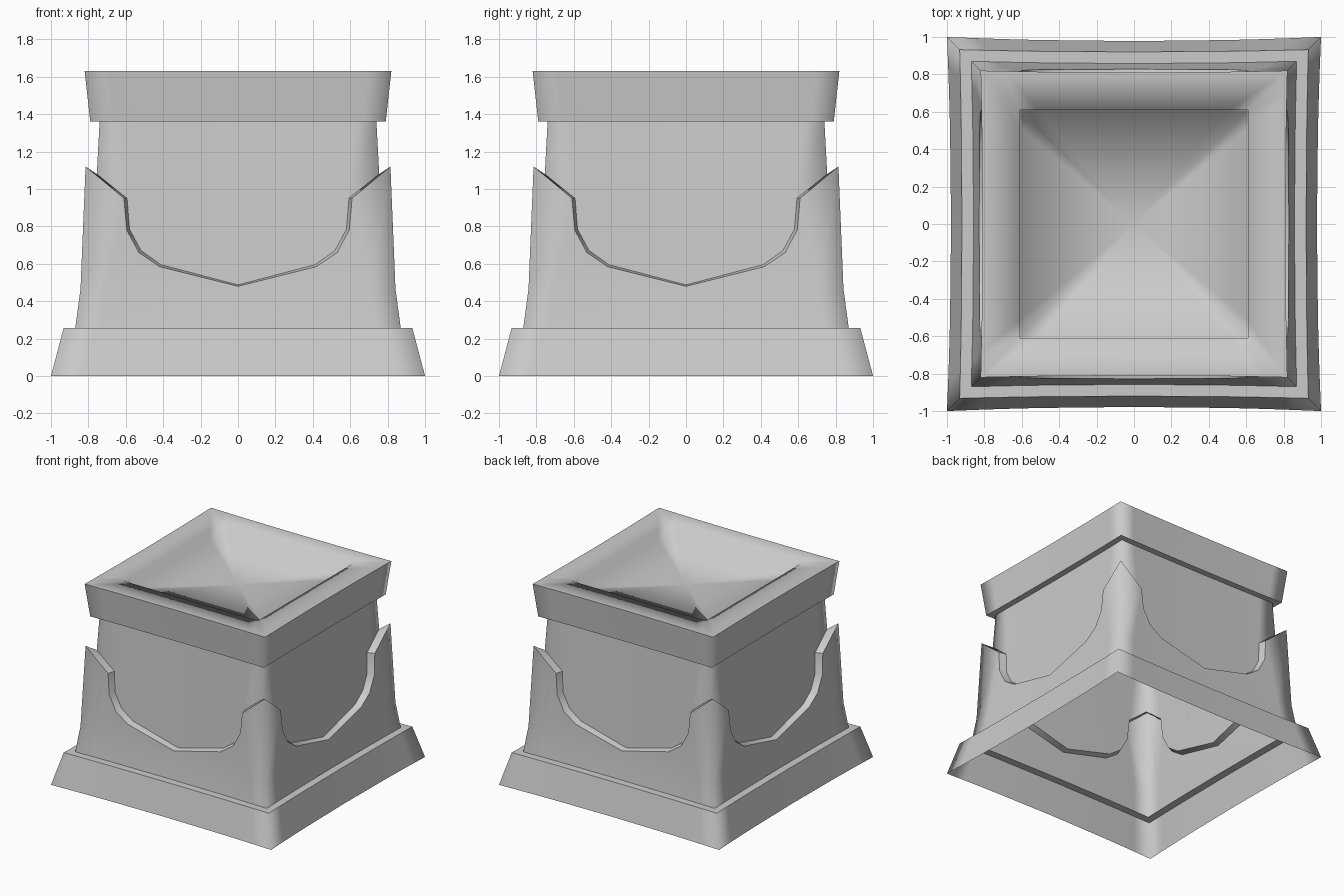
import bpy, bmesh, math
from mathutils import Matrix, Vector

if "Cube" in bpy.data.objects:
    bpy.data.objects.remove(bpy.data.objects["Cube"])

stone = bpy.data.materials.new("grey stone")
stone.diffuse_color = (0.6, 0.6, 0.6, 1)
stone.use_nodes = True
stone.node_tree.nodes["Principled BSDF"].inputs["Base Color"].default_value = stone.diffuse_color

# Column positions along half of one side, as a fraction of the half width
COLS = [0, 0.5, 0.63, 0.74, 0.84, 1]


def mirror(half):
    """Half a row (centre to corner) to a full row, left to right."""
    return [Vector((-p.x, p.y, p.z)) for p in reversed(half[1:])] + half


def row(hw, z, bow=0.0):
    """Straight horizontal row of one side, bowed inwards at its middle."""
    return mirror([Vector((f * hw, -(hw - bow * (1 - f * f)), z)) for f in COLS])


def edge_row(points, width, bow=0.012):
    """Row following the scalloped edge; the last point is the corner."""
    half = []
    for x, z in points:
        hw = width(z)
        f = min(x / hw, 1)
        half.append(Vector((x, -(hw - bow * (1 - f * f)), z)))
    half[-1].y = -half[-1].x
    return mirror(half)


def build(name, rows):
    """Join rows into one side, repeat it round the four sides."""
    bm = bmesh.new()
    for k in range(4):
        rot = Matrix.Rotation(k * math.pi / 2, 4, 'Z')
        grid = [[bm.verts.new(rot @ p) for p in r] for r in rows]
        for a, b in zip(grid, grid[1:]):
            for i in range(len(a) - 1):
                bm.faces.new((a[i], a[i + 1], b[i + 1], b[i]))
    bmesh.ops.remove_doubles(bm, verts=bm.verts, dist=0.0005)
    for f in bm.faces:
        f.smooth = True
    # Crisp horizontal and scalloped edges, soft vertical corners and basin
    for e in bm.edges:
        on_corner = all(abs(abs(v.co.x) - abs(v.co.y)) < 0.002 for v in e.verts)
        in_basin = all(max(abs(v.co.x), abs(v.co.y)) < 0.65 and v.co.z > 1.4
                       for v in e.verts)
        if len(e.link_faces) == 2 and not on_corner and not in_basin:
            e.smooth = e.calc_face_angle(0) < math.radians(35)
    me = bpy.data.meshes.new(name)
    bm.to_mesh(me)
    bm.free()
    me.materials.append(stone)
    ob = bpy.data.objects.new(name, me)
    bpy.context.collection.objects.link(ob)
    return ob


# Scalloped opening: outer edge and the recessed edge behind it
outer = edge_row([(0, .48), (.42, .585), (.53, .66), (.595, .78), (.61, .95),
                  (.815, 1.12)], lambda z: .84 - .038 * (z - .47))
inner = edge_row([(0, .487), (.412, .595), (.518, .67), (.58, .785), (.593, .95),
                  (.755, 1.08)], lambda z: .79 - .055 * (z - .47))

# Flared plinth with ledge, rising into the four corner posts
build("base", [row(1, 0, .022), row(.932, .257, .012), row(.87, .257, .012),
               row(.842, .465, .012), outer])

# Thin lip of the openings and the recessed wall above
build("recessed_wall", [outer, inner, row(.74, 1.36, .008)])

# Overhanging cap with a sunken top
build("cap", [row(.74, 1.36, .008), row(.79, 1.36, .008), row(.82, 1.63, .01),
              row(.61, 1.63), row(.605, 1.54), row(0, 1.53)])
